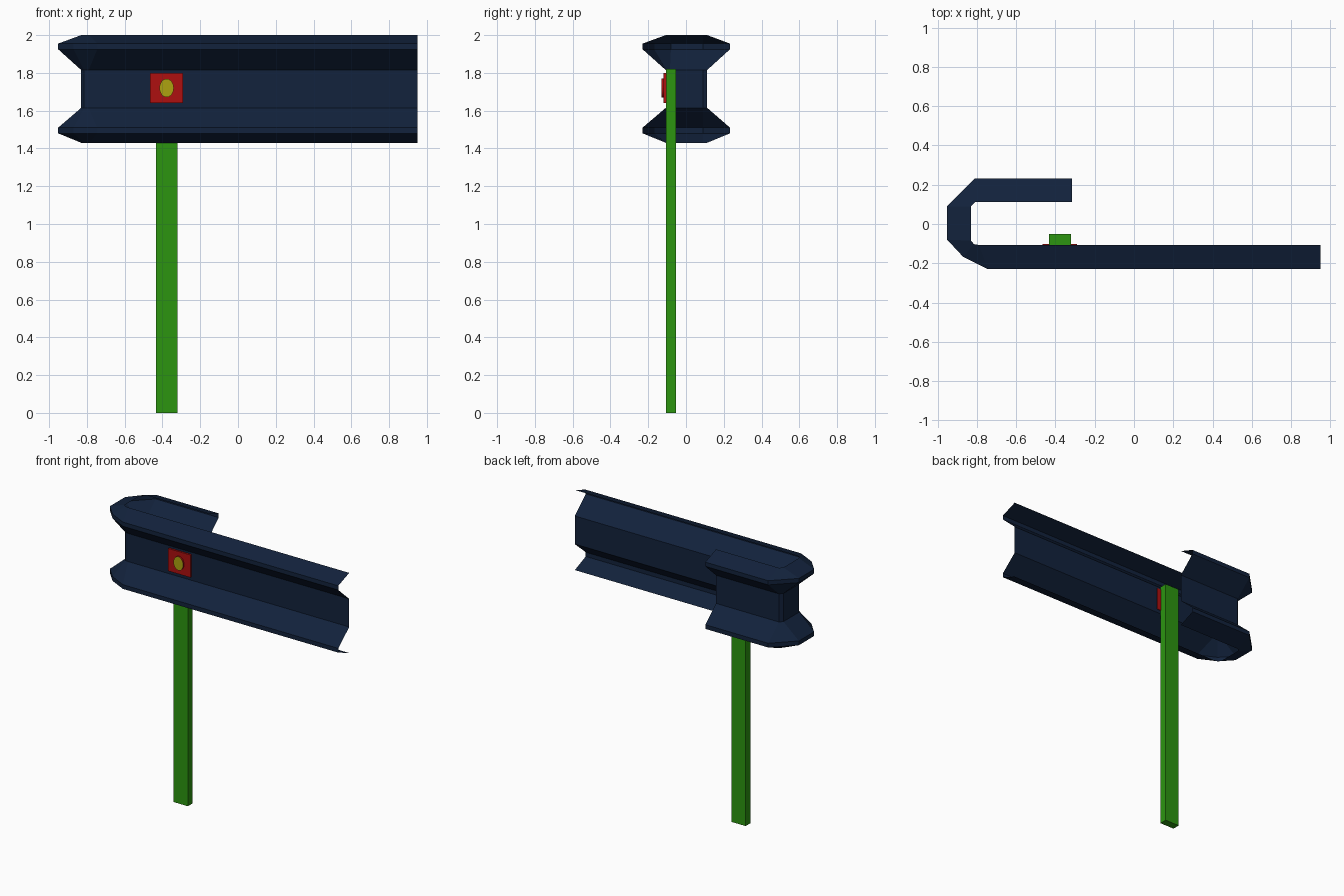
import bpy, bmesh, math

if "Cube" in bpy.data.objects:
    bpy.data.objects.remove(bpy.data.objects["Cube"])


def material(name, rgb):
    m = bpy.data.materials.new(name)
    m.diffuse_color = (*rgb, 1)
    m.use_nodes = True
    m.node_tree.nodes["Principled BSDF"].inputs["Base Color"].default_value = m.diffuse_color
    return m


NAVY = material("navy_paint", (0.006, 0.016, 0.045))
GREEN = material("green_paint", (0.025, 0.30, 0.005))
RED = material("red_reflector", (0.42, 0.005, 0.005))
YELLOW = material("yellow_reflector", (0.42, 0.36, 0.005))


def finish(name, bm, *mats):
    me = bpy.data.meshes.new(name)
    bm.to_mesh(me)
    bm.free()
    for m in mats:
        me.materials.append(m)
    ob = bpy.data.objects.new(name, me)
    bpy.context.collection.objects.link(ob)
    return ob


def box(name, lo, hi, mat):
    bm = bmesh.new()
    bmesh.ops.create_cube(bm, size=1)
    for v in bm.verts:
        v.co = [(a + b) / 2 + c * (b - a) for a, b, c in zip(lo, hi, v.co)]
    return finish(name, bm, mat)


# guard rail: sheet section swept between an inner and an outer plan path
inner = [(0.95, -0.107), (-0.79, -0.107), (-0.815, -0.103), (-0.83, -0.085),
         (-0.83, 0.09), (-0.81, 0.112), (-0.315, 0.112)]
outer = [(0.95, -0.23), (-0.745, -0.23), (-0.87, -0.168), (-0.952, -0.08),
         (-0.952, 0.09), (-0.81, 0.233), (-0.315, 0.233)]
# (outward fraction, height)
section = [(0, 1.43), (1, 1.48), (1, 1.51), (0, 1.615),
           (0, 1.815), (1, 1.925), (1, 1.955), (0, 2.0)]
bm = bmesh.new()
rows = [[bm.verts.new((a[0] + (b[0] - a[0]) * t, a[1] + (b[1] - a[1]) * t, z))
         for t, z in section] for a, b in zip(inner, outer)]
for r, s in zip(rows, rows[1:]):
    for i in range(len(section) - 1):
        bm.faces.new((r[i], r[i + 1], s[i + 1], s[i]))
bm.normal_update()
if bm.faces[:][3].normal.y > 0:
    bmesh.ops.reverse_faces(bm, faces=bm.faces[:])
finish("guard_rail", bm, NAVY)

# post behind the rail
box("post", (-0.433, -0.106, 0), (-0.32, -0.052, 1.82), GREEN)

# reflector plate and round lens with a red rim
box("reflector_plate", (-0.465, -0.12, 1.64), (-0.29, -0.103, 1.80), RED)
bm = bmesh.new()
bmesh.ops.create_cone(bm, cap_ends=True, segments=24, radius1=1, radius2=1, depth=1)
for v in bm.verts:
    x, y, z = v.co
    v.co = (-0.378 + x * 0.038, -0.124 - z * 0.014, 1.72 + y * 0.049)
bmesh.ops.recalc_face_normals(bm, faces=bm.faces[:])
for f in bm.faces:
    f.material_index = 1 if f.normal.y < -0.9 else 0
finish("reflector_lens", bm, RED, YELLOW)
